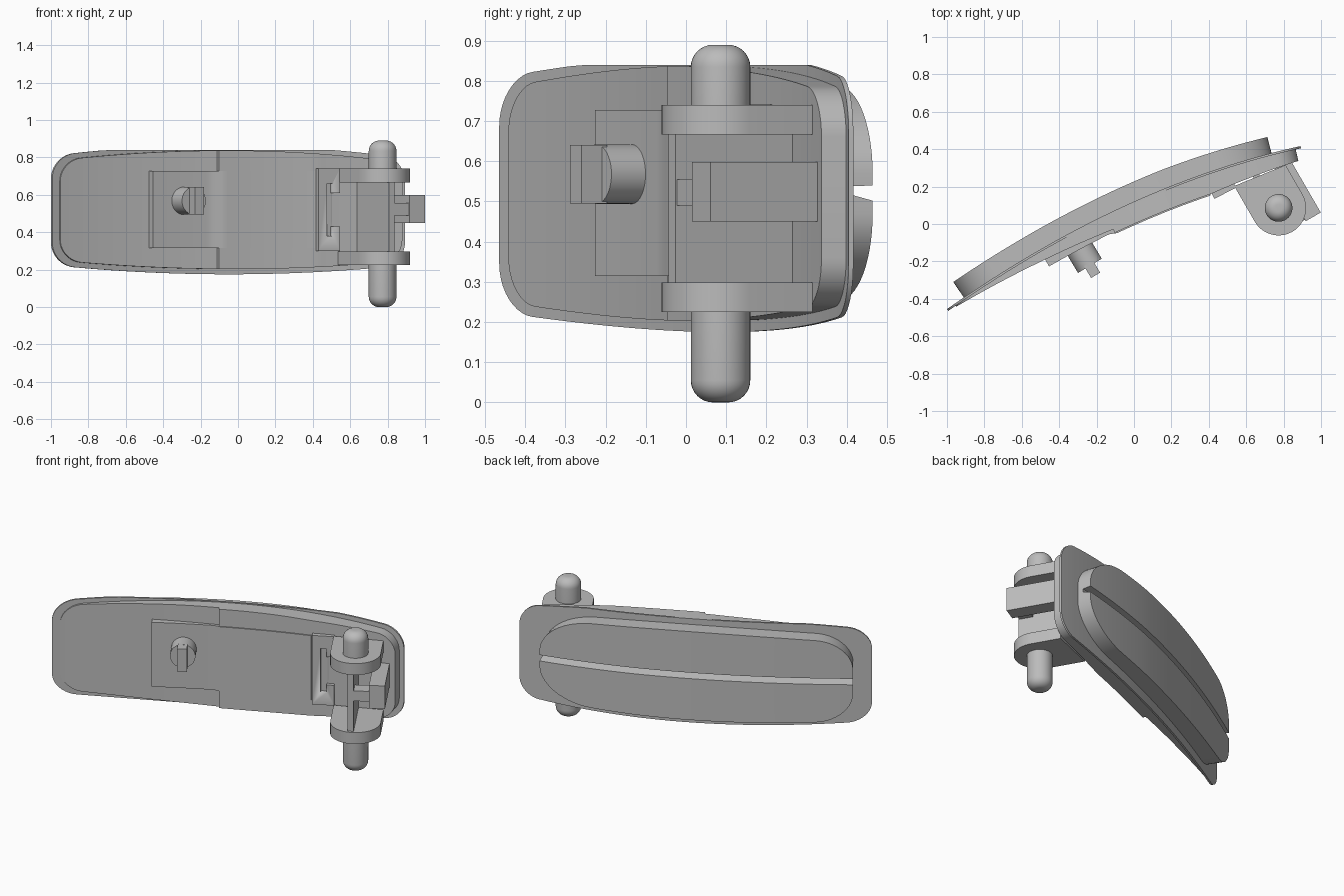
import bpy, bmesh, math
from mathutils import Vector, Matrix

cube = bpy.data.objects.get("Cube")
if cube:
    bpy.data.objects.remove(cube, do_unlink=True)

grey = bpy.data.materials.new("mid grey")
grey.use_nodes = True
grey.diffuse_color = (0.5, 0.5, 0.5, 1)
grey.node_tree.nodes["Principled BSDF"].inputs["Base Color"].default_value = (0.5, 0.5, 0.5, 1)

MID = 0.52                                   # height of the pad's centre line
PIN = Vector((0.773, 0.086, 0))              # hinge axis
HINGE = Matrix.Translation(PIN) @ Matrix.Rotation(math.radians(30), 4, 'Z')


def finish(name, bm, matrix=None):
    bmesh.ops.recalc_face_normals(bm, faces=bm.faces)
    if matrix:
        bm.transform(matrix)
    mesh = bpy.data.meshes.new(name)
    bm.to_mesh(mesh)
    bm.free()
    obj = bpy.data.objects.new(name, mesh)
    bpy.context.collection.objects.link(obj)
    mesh.materials.append(grey)
    bpy.ops.object.select_all(action='DESELECT')
    obj.select_set(True)
    bpy.context.view_layer.objects.active = obj
    bpy.ops.object.shade_smooth_by_angle(angle=math.radians(30))
    return obj


def bow(x, offset):
    """Point on the bowed centre curve, moved along its backward normal."""
    slope = 0.447 - 0.256 * x
    normal = Vector((-slope, 1)).normalized()
    return Vector((x, 0.12 + 0.447 * x - 0.128 * x * x)) + normal * offset


def loft(name, xs, section):
    """Skin closed (offset, z) sections placed along the bowed curve."""
    bm = bmesh.new()
    rings = [[bm.verts.new((*bow(x, o), z)) for o, z in section(x)] for x in xs]
    for a, b in zip(rings, rings[1:]):
        for i in range(len(a)):
            j = (i + 1) % len(a)
            bm.faces.new((a[i], a[j], b[j], b[i]))
    bm.faces.new(rings[0])
    bm.faces.new(rings[-1])
    return finish(name, bm)


def stations(x0, x1, r0=0, r1=0, n=10):
    """Positions from x0 to x1, packed closely around rounded ends."""
    arc = [1 - math.cos(math.pi / 2 * i / n) for i in range(n)]
    left = [x0 + r0 * a for a in arc] if r0 else []
    right = [x1 - r1 * a for a in reversed(arc)] if r1 else []
    a, b = x0 + r0, x1 - r1
    return left + [a + (b - a) * i / 24 for i in range(25)] + right


def corner(x, x0, x1, left, right):
    """Height lost to the rounded corners (length, height) at position x."""
    loss = 0
    for d, (r, rz) in ((x - x0, left), (x1 - x, right)):
        if d < r:
            loss = max(loss, rz * (1 - math.sqrt(max(0, 1 - (1 - d / r) ** 2))))
    return loss


def ramp(x, points):
    for (xa, ya), (xb, yb) in zip(points, points[1:]):
        if x <= xb:
            return ya + (yb - ya) * (x - xa) / (xb - xa)
    return points[-1][1]


def outline(x, inset, x0, x1, r):
    below = 0.345 - 0.055 * (x + 0.05) ** 2 - inset
    above = 0.345 - 0.07 * (x + 0.1) ** 2 - inset
    loss = corner(x, x0, x1, (r, r), (r, r))
    return MID - below + loss, min(0.84, MID + above) - loss


def box(name, t, n, z, matrix=HINGE):
    bm = bmesh.new()
    bmesh.ops.create_cube(bm, size=1)
    for v in bm.verts:
        v.co = [r[0] if c < 0 else r[1] for c, r in zip(v.co, (t, n, z))]
    return finish(name, bm, matrix)


# Thin flange plate
def flange(x):
    lo, hi = outline(x, 0, -1, 0.89, 0.12)
    return [(0, lo), (0, hi), (-0.012, hi), (-0.012, lo)]


loft("flange_plate", stations(-1, 0.89, 0.12, 0.12), flange)

# Carrier body in two steps in front of the flange
left_depth = [(-0.96, 0.018), (-0.5, 0.06), (-0.15, 0.088)]
right_depth = [(-0.15, 0.108), (0.37, 0.115), (0.86, 0.075)]


def carrier(depth):
    def section(x):
        lo, hi = outline(x, 0.028, -0.96, 0.862, 0.11)
        d = ramp(x, depth)
        return [(-0.006, lo), (-0.006, hi), (-d, hi), (-d, lo)]
    return section


loft("carrier_left", stations(-0.96, -0.15, r0=0.11), carrier(left_depth))
loft("carrier_right", stations(-0.15, 0.862, r1=0.11), carrier(right_depth))


# Raised front panel
def panel(x):
    d = ramp(x, [(-0.51, 0.102), (-0.17, 0.102), (-0.14, 0.115), (0.37, 0.122)])
    return [(-0.01, 0.315), (-0.01, 0.728), (-d, 0.728), (-d, 0.315)]


loft("front_panel", stations(-0.505, 0.37), panel)


# Friction pad with a groove along its back
def pad(x):
    half = 0.283 - 0.05 * (x + 0.08) ** 2
    half -= corner(x, -0.91, 0.735, (0.18, 0.17), (0.3, 0.2))
    lo, hi = MID - half, MID + half
    d = ramp(x, [(-0.91, 0.1), (0.2, 0.098), (0.735, 0.088)])
    return [(-0.005, lo), (d, lo), (d, 0.502), (d - 0.052, 0.516),
            (d - 0.052, 0.538), (d, 0.54), (d, hi), (-0.005, hi)]


loft("friction_pad", stations(-0.91, 0.735, 0.18, 0.3, 14), pad)

# Round peg with a flat key on its tip
PEG = Matrix.Translation((-0.295, -0.125, 0.568)) @ Matrix.Rotation(math.radians(31), 4, 'Z')
bm = bmesh.new()
bmesh.ops.create_cone(bm, cap_ends=True, segments=40, radius1=0.074, radius2=0.074, depth=0.17)
bm.transform(Matrix.Translation((0, -0.03, 0)) @ Matrix.Rotation(math.pi / 2, 4, 'X'))
finish("peg", bm, PEG)
box("peg_key", (-0.028, 0.028), (-0.174, -0.1), (-0.073, 0.073), PEG)

# Hinge lugs: rounded plates above and below
for name, z0 in (("upper_lug", 0.667), ("lower_lug", 0.225)):
    bm = bmesh.new()
    r = 0.147
    pts = [(r, 0.18), (-r, 0.22)]
    pts += [(-r * math.cos(math.pi * i / 24), -r * math.sin(math.pi * i / 24)) for i in range(25)]
    face = bm.faces.new([bm.verts.new((x, y, z0)) for x, y in pts])
    side = bmesh.ops.extrude_face_region(bm, geom=[face])["geom"]
    bmesh.ops.translate(bm, vec=(0, 0, 0.073), verts=[v for v in side if isinstance(v, bmesh.types.BMVert)])
    finish(name, bm, HINGE)

# Web, tongue and the stub joining them
box("hinge_web", (-0.035, 0), (-0.13, 0.22), (0.29, 0.675))
box("hinge_tongue", (0.09, 0.183), (-0.134, 0.2), (0.45, 0.598))
box("tongue_stub", (-0.01, 0.1), (-0.125, -0.04), (0.49, 0.555))

# Hinge pins with rounded outer ends
for name, z0, z1 in (("upper_pin", 0.7, 0.89), ("lower_pin", 0, 0.26)):
    bm = bmesh.new()
    bmesh.ops.create_cone(bm, cap_ends=True, segments=40, radius1=0.074, radius2=0.074, depth=z1 - z0)
    tip = 1 if z0 > MID else -1
    rim = [e for e in bm.edges if all(v.co.z * tip > 0 for v in e.verts)]
    bmesh.ops.bevel(bm, geom=rim, offset=0.055, segments=8, profile=0.5, affect='EDGES')
    finish(name, bm, Matrix.Translation(PIN + Vector((0, 0, (z0 + z1) / 2))))

# Clasp block beside the hinge, with a shallow stepped slot
CLASP = Matrix.Translation((0.43, 0.135, 0)) @ Matrix.Rotation(math.radians(27), 4, 'Z')
clasp = box("clasp_block", (0, 0.13), (0, 0.07), (0.3, 0.742), CLASP)
for i, (t, z) in enumerate((((0.05, 0.085), (0.38, 0.66)), ((0.08, 0.2), (0.43, 0.61)))):
    cutter = box("clasp_cutter_%d" % i, t, (-0.05, 0.025), z, CLASP)
    cutter.hide_render = True
    cutter.hide_viewport = True
    cut = clasp.modifiers.new("slot", 'BOOLEAN')
    cut.operation = 'DIFFERENCE'
    cut.object = cutter
